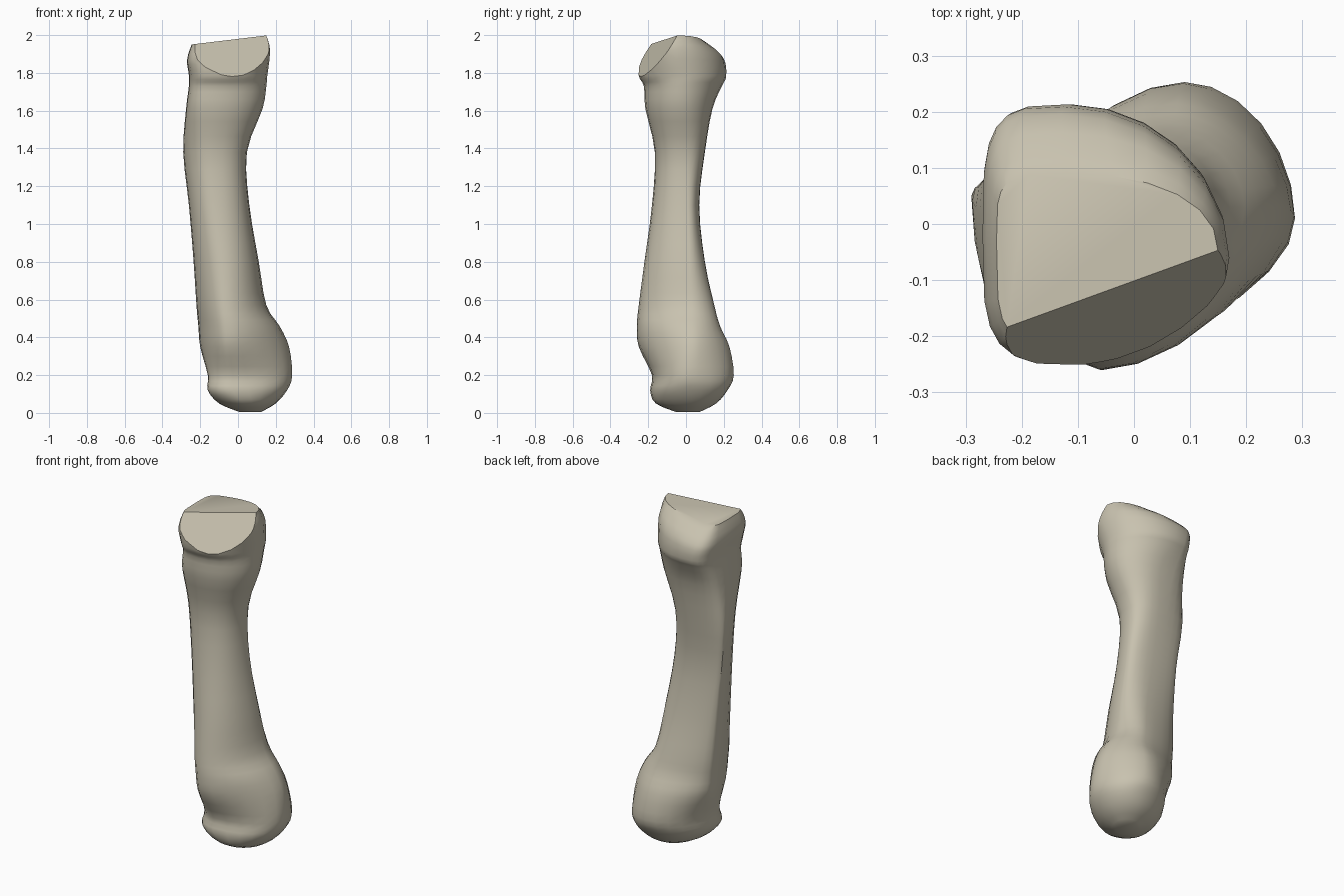
import bpy
import bmesh
from math import cos, sin, pi
from mathutils import Vector

default_cube = bpy.data.objects.get("Cube")
if default_cube:
    bpy.data.objects.remove(default_cube, do_unlink=True)

# Each section, in hundredths: height, then the x, y of its right-side, left-side,
# front and back extremes, then corner sharpness of its right and left halves
# (under 1 is boxy, over 1 is ridged)
LOWER_HEAD = [
    (.4, 1, 0, 12, 2, 6, -5, 6, 7, 1, 1),
    (5, -10, -4, 20, 3, 3, -16, 8, 16, 1, 1),
    (12, -16, -7, 26, 2, -3, -19, 9, 22, 1, .9),
    (20, -16, -4, 28.7, 1, -3, -18, 9, 25.3, 1.05, 1.05),
    (35, -20, 4, 27, 3, -5, -25, 8, 23, 1.15, 1.2),
    (46, -21, 5, 22, 3, -6, -26, 7, 18, 1.15, 1.1),
]
SHAFT = [
    (57, -22, 5, 15, 3, -7, -25, 4, 15, 1.1, 1.05),
    (80, -23.5, 4, 11, 2, -8, -22, -1, 10, 1, 1),
    (110, -26, 4, 6, 1, -12, -18, -8, 7, .95, .9),
    (138, -29, 5, 4.7, 0, -14, -16.5, -9, 10, .92, .87),
]
UPPER_HEAD = [
    (161, -27.5, 2, 13, -2, -11, -21.5, -7, 14, .6, 1),
    (173, -26, 2, 15, -2, -10, -22.3, -10, 19, .55, 1.05),
    (178.5, -26, 2, 15.5, -2, -9, -25, -11, 21.3, .55, 1.05),
    (190, -27, -2, 17, -6, -8, -25, -13, 19.5, .5, 1),
    (198, -24.5, -3, 15, -5, -8, -22, -12, 9, .45, .9),
]
QUARTER = 6   # sides in each quarter of a section
STEPS = 3     # loft steps between sections


def blend(a, b, c, d, t):
    """Smooth curve from b to c, passing through all sections."""
    return [q + t * ((r - p) / 2 + t * (p - 2.5 * q + 2 * r - s / 2
            + t * (1.5 * (q - r) + (s - p) / 2)))
            for p, q, r, s in zip(a, b, c, d)]


def ring_points(section):
    """Four quarter arcs joining the extremes of one section."""
    z, xr, yr, xl, yl, xf, yf, xb, yb = [v / 100 for v in section[:9]]
    sharp_right, sharp_left = section[9:]
    # the top of the upper head tips up towards the left
    tilt = 0.12 * min(max((z - 1.8) / 0.1, 0), 1)
    points = []
    for i in range(4 * QUARTER):
        a = 2 * pi * i / (4 * QUARTER)
        c, s = cos(a), sin(a)
        left, back = c > 0, s > 0
        e = sharp_left if left else sharp_right
        side_x, side_y = (xl, yl) if left else (xr, yr)
        end_x, end_y = (xb, yb) if back else (xf, yf)
        x = end_x + (side_x - end_x) * abs(c) ** e
        y = side_y + (end_y - side_y) * abs(s) ** e
        points.append(Vector((x, y, z + tilt * x)))
    return points


def loft(bm, sections):
    """Skin the sections and close both ends."""
    path = [sections[0]] + sections + [sections[-1]]
    dense = []
    for i in range(len(sections) - 1):
        dense += [blend(*path[i:i + 4], k / STEPS) for k in range(STEPS)]
    dense.append(sections[-1])
    rings = [[bm.verts.new(p) for p in ring_points(s)] for s in dense]
    for low, high in zip(rings, rings[1:]):
        for j in range(len(low)):
            k = (j + 1) % len(low)
            bm.faces.new((low[j], low[k], high[k], high[j]))
    bm.faces.new(rings[0][::-1])
    bm.faces.new(rings[-1])


def cut_facet(bm, point, normal):
    """Slice off everything beyond a plane and cap the cut."""
    bmesh.ops.bisect_plane(bm, geom=bm.verts[:] + bm.edges[:] + bm.faces[:],
                           plane_co=point, plane_no=normal, clear_outer=True)
    rim = [e for e in bm.edges if e.is_boundary]
    bmesh.ops.holes_fill(bm, edges=rim, sides=0)


bone_colour = (0.58, 0.54, 0.43, 1)
material = bpy.data.materials.new("pale bone")
material.use_nodes = True
material.diffuse_color = bone_colour
shader = next(n for n in material.node_tree.nodes if n.type == "BSDF_PRINCIPLED")
shader.inputs["Base Color"].default_value = bone_colour
shader.inputs["Roughness"].default_value = 0.8

# Long bone with a rounded lower head and a sliced joint face on the upper head
bm = bmesh.new()
loft(bm, LOWER_HEAD + SHAFT + UPPER_HEAD)
cut_facet(bm, Vector((-0.25, -0.225, 1.9)), Vector((0.02, -0.07, 0.0457)))
bmesh.ops.recalc_face_normals(bm, faces=bm.faces)
mesh = bpy.data.meshes.new("long_bone")
bm.to_mesh(mesh)
bm.free()
mesh.materials.append(material)
bone = bpy.data.objects.new("long_bone", mesh)
bpy.context.collection.objects.link(bone)

bpy.ops.object.select_all(action="DESELECT")
bone.select_set(True)
bpy.context.view_layer.objects.active = bone
bpy.ops.object.shade_smooth_by_angle(angle=pi / 5)
